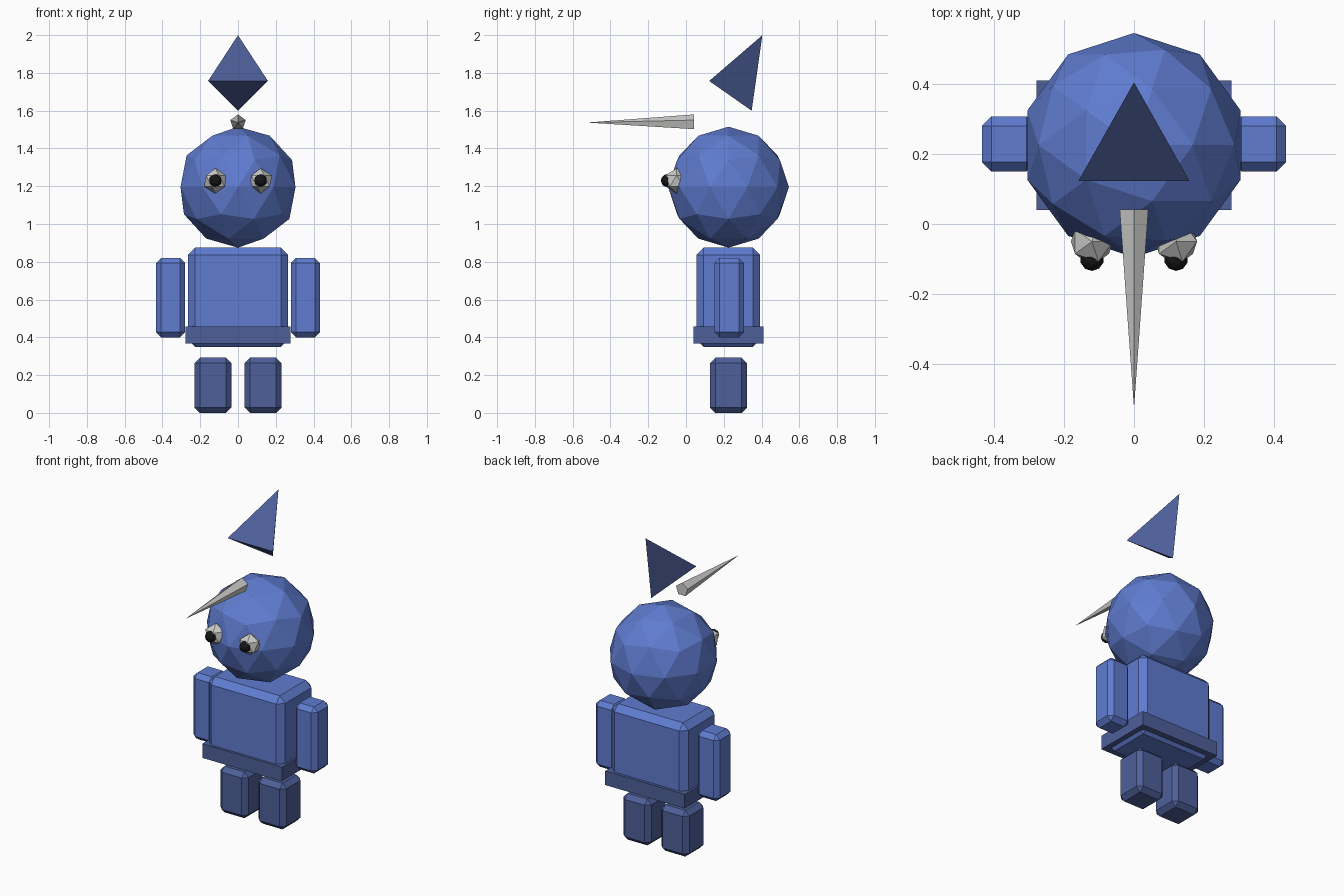
import bpy, bmesh, math
from mathutils import Matrix, Vector

default = bpy.data.objects.get("Cube")
if default:
    bpy.data.objects.remove(default, do_unlink=True)


def material(name, rgb):
    m = bpy.data.materials.new(name)
    m.use_nodes = True
    colour = (*rgb, 1)
    m.diffuse_color = colour
    m.node_tree.nodes["Principled BSDF"].inputs["Base Color"].default_value = colour
    return m


blue = material("blue", (0.115, 0.2, 0.63))
dark_blue = material("dark_blue", (0.075, 0.115, 0.32))
light_grey = material("light_grey", (0.6, 0.6, 0.59))
black = material("black", (0.008, 0.008, 0.01))


def finish(name, bm, mat, location, tilt=0):
    mesh = bpy.data.meshes.new(name)
    bm.to_mesh(mesh)
    bm.free()
    mesh.materials.append(mat)
    ob = bpy.data.objects.new(name, mesh)
    ob.location = location
    ob.rotation_euler.x = math.radians(tilt)
    bpy.context.collection.objects.link(ob)
    return ob


def box(name, mat, low, high, bevel=0):
    """Box between two corners, with chamfered edges."""
    low, high = Vector(low), Vector(high)
    bm = bmesh.new()
    bmesh.ops.create_cube(bm, size=1, matrix=Matrix.Diagonal((*(high - low), 1)))
    if bevel:
        bmesh.ops.bevel(bm, geom=bm.edges[:], offset=bevel, segments=1,
                        affect='EDGES', profile=0.5)
    return finish(name, bm, mat, (low + high) / 2)


def ball(name, mat, location, radius, detail):
    bm = bmesh.new()
    bmesh.ops.create_icosphere(bm, subdivisions=detail, radius=radius)
    return finish(name, bm, mat, location)


def cone(name, mat, location, sides, radius, length, tilt):
    bm = bmesh.new()
    bmesh.ops.create_cone(bm, cap_ends=True, segments=sides, radius1=radius,
                          radius2=0, depth=length)
    bmesh.ops.remove_doubles(bm, verts=bm.verts[:], dist=0.0001)
    return finish(name, bm, mat, location, tilt)


# Torso and belt
box("torso", blue, (-0.265, 0.055, 0.35), (0.265, 0.392, 0.875), 0.038)
box("belt", dark_blue, (-0.278, 0.04, 0.368), (0.278, 0.41, 0.457))

# Head, floating pointed hat and long nose
ball("head", blue, (0, 0.225, 1.195), 0.32, 2)
cone("hat", dark_blue, (0, 0.301, 1.852), 3, 0.183, 0.36, -35)
cone("nose", light_grey, (0, -0.242, 1.537), 5, 0.043, 0.567, 90)

# Paired arms, legs and eyes
for side, s in (("left", 1), ("right", -1)):
    x0, x1 = sorted((s * 0.28, s * 0.434))
    box(side + "_arm", blue, (x0, 0.15, 0.4), (x1, 0.307, 0.82), 0.027)
    x0, x1 = sorted((s * 0.035, s * 0.23))
    box(side + "_leg", dark_blue, (x0, 0.127, 0), (x1, 0.323, 0.292), 0.028)
    ball(side + "_eye", light_grey, (s * 0.12, -0.05, 1.228), 0.067, 1)
    ball(side + "_pupil", black, (s * 0.12, -0.1, 1.23), 0.034, 2)
